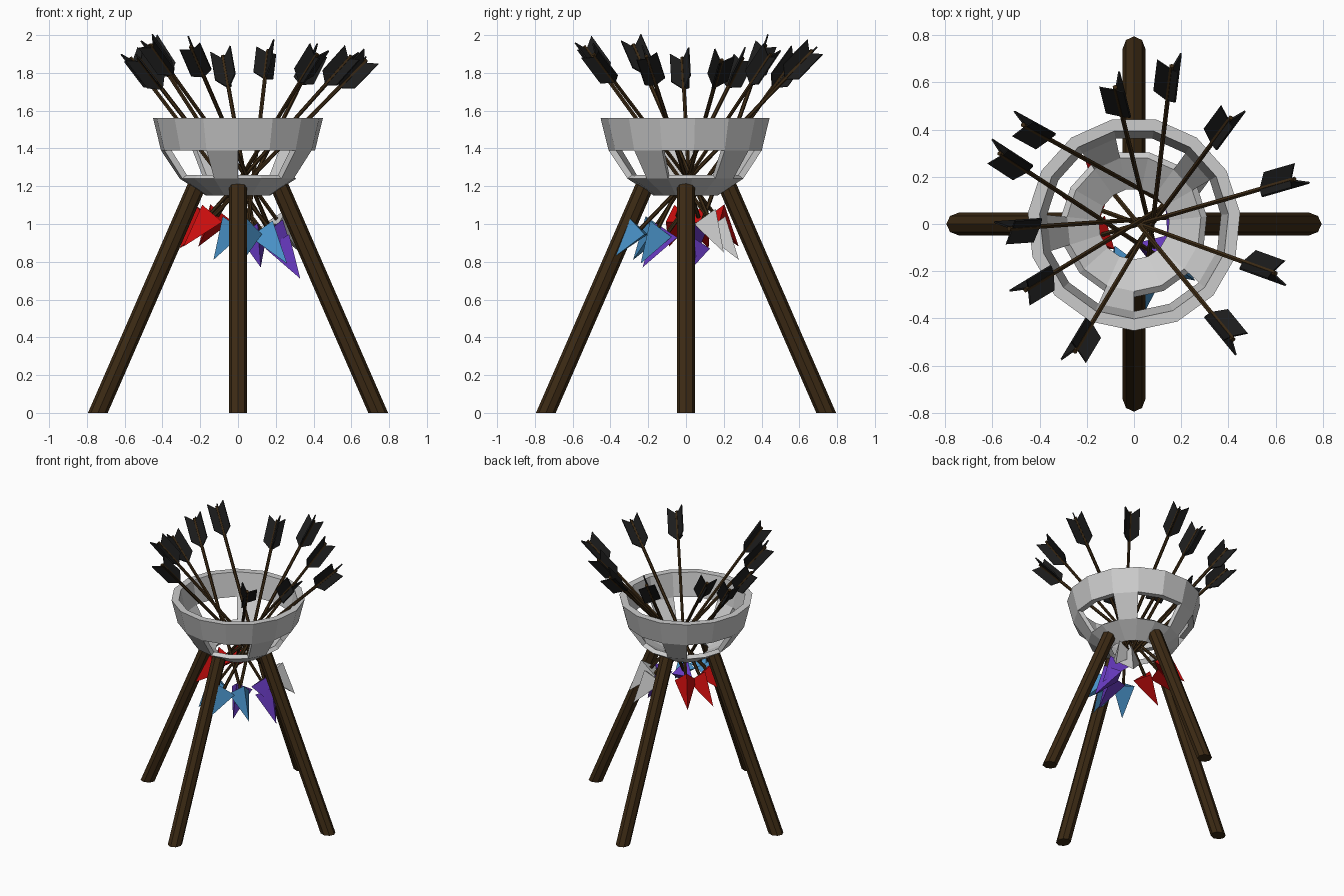
import bpy, bmesh, math
from mathutils import Vector, Matrix

if "Cube" in bpy.data.objects:
    bpy.data.objects.remove(bpy.data.objects["Cube"])


def mat(name, rgb):
    m = bpy.data.materials.new(name)
    m.diffuse_color = (*rgb, 1)
    m.use_nodes = True
    m.node_tree.nodes["Principled BSDF"].inputs["Base Color"].default_value = m.diffuse_color
    return m


WOOD = mat("dark_wood", (0.045, 0.023, 0.007))
BLACK = mat("black_feather", (0.012, 0.012, 0.012))
HEADS = {"red": mat("red", (0.6, 0.004, 0.004)), "blue": mat("blue", (0.07, 0.3, 0.6)),
         "purple": mat("purple", (0.13, 0.04, 0.5)), "grey": None}


def finish(bm, name, material=None):
    bmesh.ops.recalc_face_normals(bm, faces=bm.faces)
    me = bpy.data.meshes.new(name)
    bm.to_mesh(me)
    bm.free()
    ob = bpy.data.objects.new(name, me)
    bpy.context.collection.objects.link(ob)
    if material:
        me.materials.append(material)
    return ob


def frame(origin, direction):
    """Matrix placing local +z along direction."""
    return Matrix.Translation(origin) @ direction.to_track_quat('Z', 'Y').to_matrix().to_4x4()


def tapered(name, a, b, r1, r2, sides, material):
    bm = bmesh.new()
    d = b - a
    bmesh.ops.create_cone(bm, cap_ends=True, segments=sides, radius1=r1, radius2=r2,
                          depth=d.length, matrix=frame((a + b) / 2, d))
    return finish(bm, name, material)


# Four splayed legs, cut flat on the ground
for i, label in enumerate(("right", "back", "left", "front")):
    turn = Matrix.Rotation(i * math.pi / 2, 3, 'Z')
    a, b = turn @ Vector((0.79, 0, -0.11)), turn @ Vector((0.215, 0, 1.21))
    leg = tapered(label + "_leg", a, b, 0.048, 0.048, 8, WOOD)
    bm = bmesh.new()
    bm.from_mesh(leg.data)
    cut = bmesh.ops.bisect_plane(bm, geom=bm.verts[:] + bm.edges[:] + bm.faces[:],
                                 plane_co=(0, 0, 0), plane_no=(0, 0, 1), clear_inner=True)
    bmesh.ops.holes_fill(bm, edges=[e for e in cut['geom_cut'] if isinstance(e, bmesh.types.BMEdge)])
    bm.to_mesh(leg.data)
    bm.free()

# Bowl: 15-sided, middle band left open except every third panel
SIDES = 15
OUTER = [(0.17, 1.15), (0.31, 1.24), (0.41, 1.39), (0.452, 1.56)]
INNER = [(0.15, 1.18), (0.285, 1.26), (0.37, 1.39), (0.402, 1.56)]
bm = bmesh.new()


def ring(r, z):
    return [bm.verts.new((r * math.cos(t), r * math.sin(t), z)) for t in
            (math.radians(-90 + 360 / SIDES * k) for k in range(SIDES))]


out, inn = [ring(*p) for p in OUTER], [ring(*p) for p in INNER]


def quad(a, b, k):
    n = (k + 1) % SIDES
    bm.faces.new((a[k], a[n], b[n], b[k]))


for k in range(SIDES):
    n = (k + 1) % SIDES
    panel = k % 3 == 2
    for j in range(3):
        if j != 1 or panel:
            quad(out[j], out[j + 1], k)
            quad(inn[j], inn[j + 1], k)
    quad(out[0], inn[0], k)
    quad(out[3], inn[3], k)
    if panel:   # side walls of the panel
        for s in (k, n):
            bm.faces.new((out[1][s], out[2][s], inn[2][s], inn[1][s]))
    else:       # sills of the opening
        quad(out[1], inn[1], k)
        quad(out[2], inn[2], k)
finish(bm, "bowl")

# Arrows: tail end, tip, head colour
ARROWS = [
    ((0.16, 0.67, 1.92), (0.03, -0.40, 0.81), "blue"),
    ((-0.08, 0.58, 1.89), (0.12, -0.23, 0.77), "purple"),
    ((0.41, 0.45, 1.90), (-0.13, -0.28, 0.81), "blue"),
    ((0.68, 0.19, 1.87), (-0.29, -0.09, 0.88), "red"),
    ((0.60, -0.21, 1.89), (-0.31, 0.12, 0.87), "red"),
    ((0.42, -0.49, 1.90), (-0.21, 0.28, 0.88), "red"),
    ((-0.25, -0.54, 1.94), (0.24, 0.28, 0.81), "grey"),
    ((-0.46, -0.28, 1.95), (0.33, 0.20, 0.85), "grey"),
    ((-0.53, -0.02, 1.88), (0.31, 0.04, 0.79), "purple"),
    ((-0.57, 0.30, 1.88), (0.26, -0.24, 0.79), "blue"),
    ((-0.47, 0.42, 1.95), (0.33, -0.02, 0.71), "purple"),
]
FIN = [(0.004, -0.21), (0.065, -0.16), (0.065, 0.025), (0.004, -0.02)]

for i, (tail, tip, colour) in enumerate(ARROWS, 1):
    tail, tip = Vector(tail), Vector(tip)
    d = (tail - tip).normalized()
    tapered(f"arrow_shaft_{i}", tip + d * 0.18, tail, 0.011, 0.011, 6, WOOD)
    tapered(f"arrow_head_{i}", tip, tip + d * 0.23, 0, 0.085, 3, HEADS[colour])
    # three swept feathers
    bm = bmesh.new()
    for f in range(3):
        m = frame(tail, d) @ Matrix.Rotation(f * math.tau / 3, 4, 'Z')
        sides = [[bm.verts.new(m @ Vector((r, y, z))) for r, z in FIN] for y in (-0.004, 0.004)]
        for s in sides:
            bm.faces.new(s)
        for k in range(4):
            n = (k + 1) % 4
            bm.faces.new((sides[0][k], sides[0][n], sides[1][n], sides[1][k]))
    finish(bm, f"arrow_feathers_{i}", BLACK)
